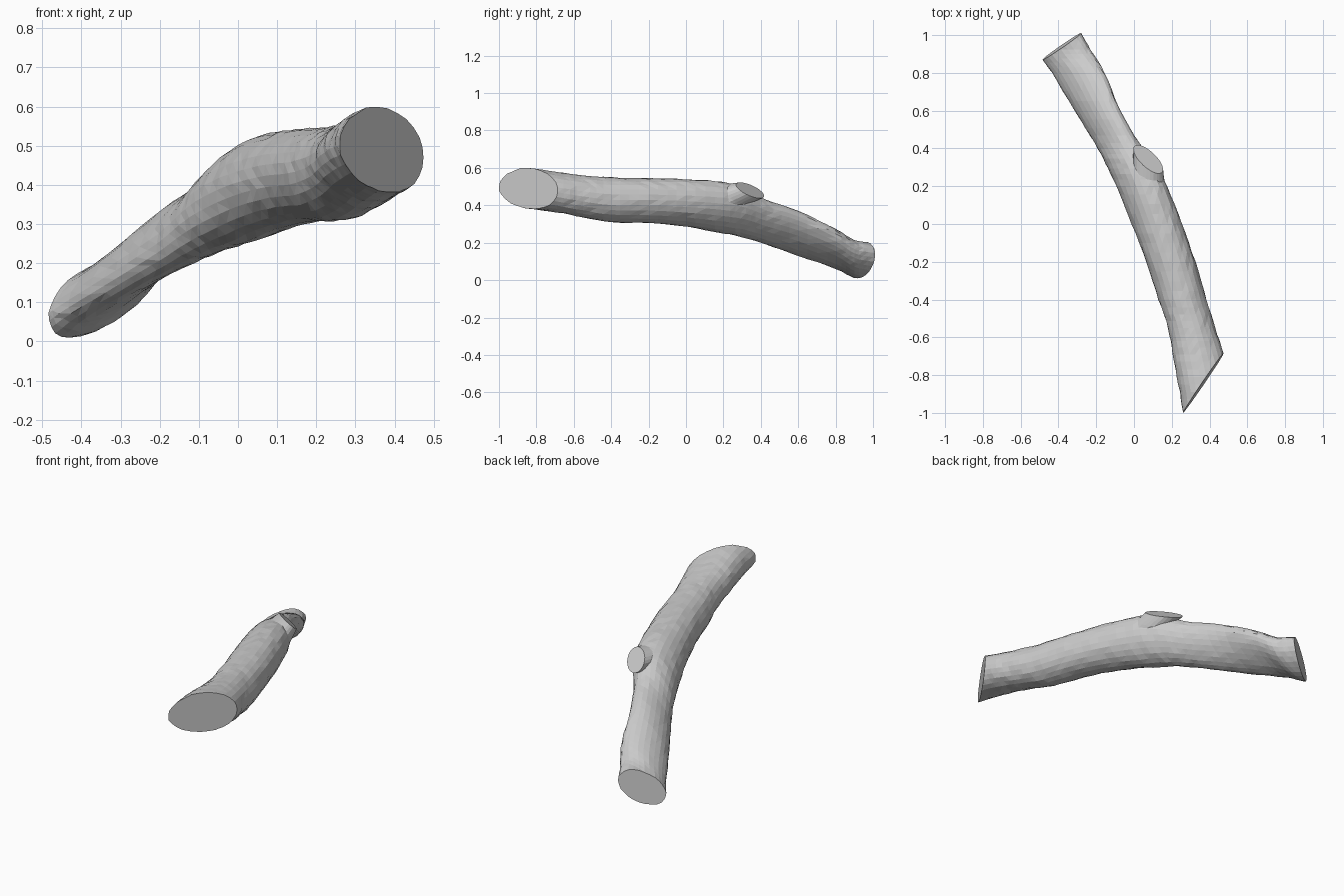
import bpy
import bmesh
import math
import random
from mathutils import Vector

random.seed(4)
SIDES = 26
STEPS = 4

cube = bpy.data.objects.get("Cube")
if cube:
    bpy.data.objects.remove(cube, do_unlink=True)

# One plain grey for the whole branch
wood = bpy.data.materials.new("pale_grey_wood")
wood.use_nodes = True
grey = (0.6, 0.6, 0.6, 1)
wood.diffuse_color = grey
wood.node_tree.nodes["Principled BSDF"].inputs["Base Color"].default_value = grey


def finish(bm, name):
    """Turn a bmesh into a named, flat shaded object."""
    bmesh.ops.recalc_face_normals(bm, faces=bm.faces)
    mesh = bpy.data.meshes.new(name)
    bm.to_mesh(mesh)
    bm.free()
    mesh.materials.append(wood)
    obj = bpy.data.objects.new(name, mesh)
    bpy.context.collection.objects.link(obj)


def loft(bm, rings):
    """Bridge a list of equally long point rings into a tube."""
    loops = [[bm.verts.new(p) for p in ring] for ring in rings]
    for a, b in zip(loops, loops[1:]):
        for i in range(len(a)):
            j = (i + 1) % len(a)
            bm.faces.new((a[i], a[j], b[j], b[i]))
    return loops


def ellipse(centre, u, w, wobble=0.0, lean=0.0):
    """Ring of points; lean skews the oval along its diagonal."""
    ring = []
    for i in range(SIDES):
        t = math.tau * i / SIDES
        r = 1 + random.uniform(-wobble, wobble)
        ring.append(centre + (u * math.cos(t - lean / 2) + w * math.sin(t + lean / 2)) * r)
    return ring


def smooth_row(rows, k, t):
    """Catmull-Rom blend between station k and k + 1."""
    last = len(rows) - 1
    quad = [rows[min(max(k + d, 0), last)] for d in (-1, 0, 1, 2)]
    return [b + t / 2 * (c - a + t * (2*a - 5*b + 4*c - d + t * (3*(b - c) + d - a)))
            for a, b, c, d in zip(*quad)]


def saw_cut(bm, point, normal):
    """Cut the tube by a plane and close the end flat."""
    cut = bmesh.ops.bisect_plane(
        bm, geom=bm.verts[:] + bm.edges[:] + bm.faces[:],
        plane_co=point, plane_no=normal, clear_outer=True)
    edges = [g for g in cut["geom_cut"] if isinstance(g, bmesh.types.BMEdge)]
    bmesh.ops.holes_fill(bm, edges=edges, sides=0)


# Trunk stations: y, left x, right x, bottom z, top z, lean of the oval
stations = [
    (-1.15, .28, .54, .42, .62, 0),
    (-1.0, .26, .525, .40, .605, 0),
    (-.85, .235, .51, .383, .602, 0),
    (-.69, .205, .476, .362, .578, 0),
    (-.55, .18, .43, .335, .56, 0),
    (-.4, .13, .385, .31, .55, 0),
    (-.2, .065, .325, .305, .546, .05),
    (0, -.012, .255, .285, .54, .15),
    (.2, -.095, .175, .25, .525, .3),
    (.32, -.15, .11, .225, .49, .45),
    (.43, -.21, .028, .19, .43, .6),
    (.6, -.315, -.07, .13, .37, .75),
    (.8, -.435, -.155, .06, .275, .75),
    (.9, -.505, -.215, .012, .215, .6),
    (1.0, -.56, -.275, -.005, .2, .5),
    (1.12, -.61, -.34, -.02, .18, .5),
]
rings = []
for k in range(len(stations) - 1):
    for s in range(STEPS):
        y, x0, x1, z0, z1, lean = smooth_row(stations, k, s / STEPS)
        centre = Vector(((x0 + x1) / 2, y, (z0 + z1) / 2))
        rings.append(ellipse(centre, Vector(((x1 - x0) / 2, 0, 0)),
                             Vector((0, 0, (z1 - z0) / 2)), 0.018, lean))

trunk = bmesh.new()
loft(trunk, rings)
saw_cut(trunk, Vector((.365, -.845, .49)), Vector((.83, -.56, .06)))
saw_cut(trunk, Vector((-.39, .935, .1)), Vector((-.59, .81, .08)))
bmesh.ops.triangulate(trunk, faces=[f for f in trunk.faces if len(f.verts) == 4])
finish(trunk, "branch_trunk")

# Sawn-off side shoot growing out of the trunk
normal = Vector((.55, .8, 1)).normalized()
along = Vector((-.57, .82, 0))
along = (along - normal * along.dot(normal)).normalized()
across = normal.cross(along)
tip = Vector((.075, .343, .48))
root = Vector((.09, .04, .39))
stub = bmesh.new()
loops = loft(stub, [ellipse(root.lerp(tip, t), along * .102, across * width, wob)
                    for t, width, wob in ((0, .1, 0), (.4, .09, .02),
                                          (.75, .075, .02), (1, .057, .01))])
for loop in (loops[0], loops[-1]):
    stub.faces.new(loop)
finish(stub, "side_shoot_stub")
